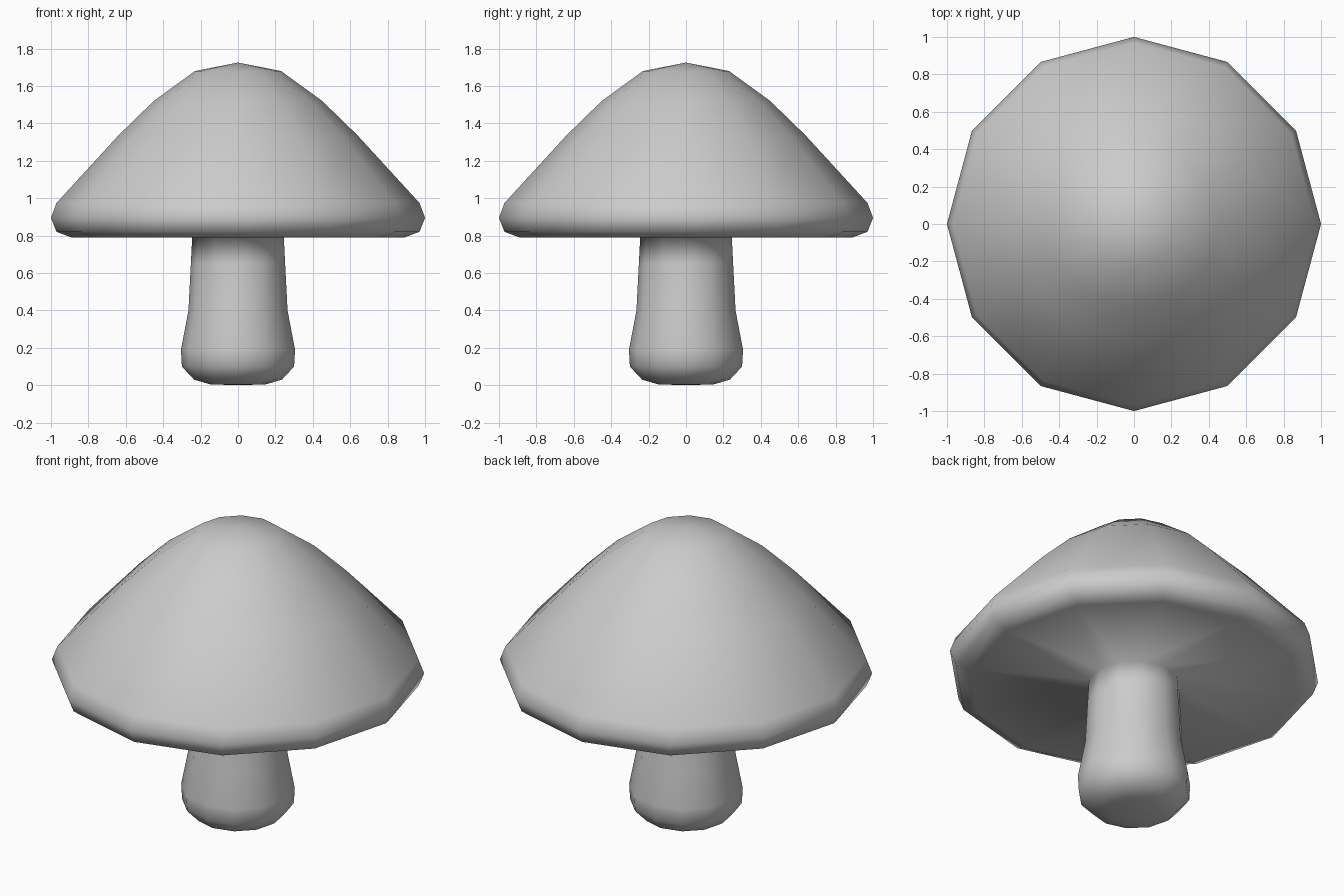
import bpy, bmesh
from math import cos, sin, pi

if "Cube" in bpy.data.objects:
    bpy.data.objects.remove(bpy.data.objects["Cube"])

SIDES = 12

# Profile (radius, height) from the foot of the stem to the last ring of the cap
profile = [(0.15, 0.005), (0.235, 0.03), (0.30, 0.10), (0.305, 0.19),
           (0.265, 0.40), (0.252, 0.65), (0.245, 0.79),
           (0.89, 0.79), (0.97, 0.82), (1.0, 0.895), (0.97, 0.975),
           (0.64, 1.335), (0.45, 1.52), (0.23, 1.68)]

bm = bmesh.new()
rings = [[bm.verts.new((r * cos(2 * pi * i / SIDES), r * sin(2 * pi * i / SIDES), z))
          for i in range(SIDES)] for r, z in profile]
foot = bm.verts.new((0, 0, 0))
tip = bm.verts.new((0, 0, 1.725))

# Walls between rings, then fans at the foot and the tip
for i in range(SIDES):
    j = (i + 1) % SIDES
    for a, b in zip(rings, rings[1:]):
        bm.faces.new((a[i], a[j], b[j], b[i]))
    bm.faces.new((foot, rings[0][j], rings[0][i]))
    bm.faces.new((tip, rings[-1][i], rings[-1][j]))
for f in bm.faces:
    f.smooth = True
bmesh.ops.recalc_face_normals(bm, faces=bm.faces)

# Stem and cap are one continuous smooth surface
mesh = bpy.data.meshes.new("mushroom")
bm.to_mesh(mesh)
bm.free()
bpy.context.collection.objects.link(bpy.data.objects.new("mushroom", mesh))
